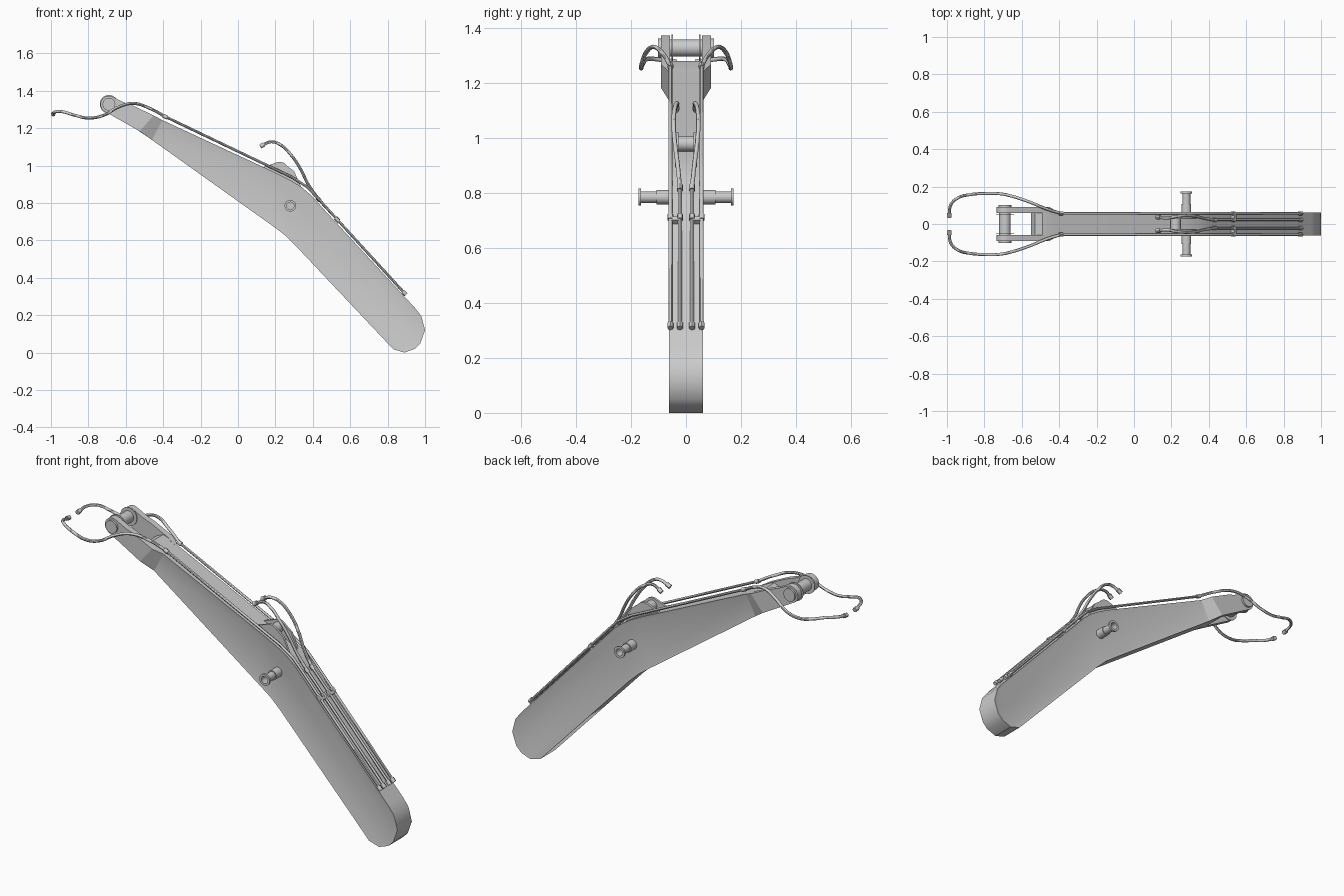
import bpy, bmesh, math
from mathutils import Vector

if "Cube" in bpy.data.objects:
    bpy.data.objects.remove(bpy.data.objects["Cube"])


def finish(name, bm, smooth=True):
    bmesh.ops.recalc_face_normals(bm, faces=bm.faces)
    me = bpy.data.meshes.new(name)
    bm.to_mesh(me)
    bm.free()
    ob = bpy.data.objects.new(name, me)
    bpy.context.collection.objects.link(ob)
    if smooth:
        bpy.ops.object.select_all(action='DESELECT')
        bpy.context.view_layer.objects.active = ob
        ob.select_set(True)
        bpy.ops.object.shade_smooth_by_angle(angle=math.radians(35))
    return ob


def loft(name, ring_a, ring_b, inset=None):
    """Solid between two matching rings; optional recessed panel in both caps."""
    bm = bmesh.new()
    a = [bm.verts.new(p) for p in ring_a]
    b = [bm.verts.new(p) for p in ring_b]
    caps = [bm.faces.new(a), bm.faces.new(b[::-1])]
    for i in range(len(a)):
        j = (i + 1) % len(a)
        bm.faces.new((a[i], b[i], b[j], a[j]))
    bmesh.ops.recalc_face_normals(bm, faces=bm.faces)
    if inset:
        bmesh.ops.inset_individual(bm, faces=caps, thickness=inset[0], depth=0)
        for f in caps:
            for v in f.verts:
                v.co.y -= math.copysign(inset[1], v.co.y)
            # a second tight inset gives the recess a crisp wall
    return finish(name, bm)


def prism(name, profile, y0, y1, inset=None):
    return loft(name, [(x, y0, z) for x, z in profile], [(x, y1, z) for x, z in profile], inset)


def lathe(name, x, z, profile, steps=32):
    """Turn (y, radius) pairs around the y axis through (x, z)."""
    bm = bmesh.new()
    rings = []
    for y, r in profile:
        rings.append([bm.verts.new((x + r * math.cos(t), y, z + r * math.sin(t)))
                      for t in (2 * math.pi * i / steps for i in range(steps))])
    for p, q in zip(rings, rings[1:]):
        for i in range(steps):
            j = (i + 1) % steps
            bm.faces.new((p[i], q[i], q[j], p[j]))
    bm.faces.new(rings[0])
    bm.faces.new(rings[-1])
    return finish(name, bm)


def tube(name, pts, r, bezier=False):
    cu = bpy.data.curves.new(name, 'CURVE')
    cu.dimensions = '3D'
    cu.bevel_depth = r
    cu.bevel_resolution = 2
    cu.use_fill_caps = True
    cu.resolution_u = 8
    if bezier:
        sp = cu.splines.new('BEZIER')
        sp.bezier_points.add(len(pts) - 1)
        for bp, p in zip(sp.bezier_points, pts):
            bp.co = p
            bp.handle_left_type = bp.handle_right_type = 'AUTO'
    else:
        sp = cu.splines.new('POLY')
        sp.points.add(len(pts) - 1)
        for q, p in zip(sp.points, pts):
            q.co = (*p, 1)
    ob = bpy.data.objects.new(name, cu)
    bpy.context.collection.objects.link(ob)
    bpy.ops.object.select_all(action='DESELECT')
    bpy.context.view_layer.objects.active = ob
    ob.select_set(True)
    bpy.ops.object.convert(target='MESH')
    bpy.ops.object.shade_smooth_by_angle(angle=math.radians(45))


def fitting(name, p, q, r=0.011, length=0.024):
    """Short coupling centred on p, pointing towards q."""
    p, q = Vector(p), Vector(q)
    d = (q - p).normalized() * length / 2
    tube(name, [p - d, p + d], r)


def arc(cx, cz, r, a0, a1, n):
    return [(cx + r * math.cos(math.radians(a0 + (a1 - a0) * i / n)),
             cz + r * math.sin(math.radians(a0 + (a1 - a0) * i / n))) for i in range(n + 1)]


# Main box beam: bent profile with faceted tail and recessed side panels
beam = [(-.405, 1.243), (.20, .962), (.28, .922), (.34, .885), (.39, .842), (.44, .787),
        (.945, .24), (.98, .195), (1.0, .12), (.975, .05), (.945, .02), (.89, 0),
        (.83, .018), (.30, .58), (.24, .637), (.17, .688), (-.46, 1.137)]
prism('boom_beam', beam, -.062, .062, inset=(.014, .003))

# Solid throat between beam and fork
prism('fork_throat', [(-.405, 1.243), (-.455, 1.268), (-.49, 1.28), (-.53, 1.262), (-.55, 1.22),
                      (-.545, 1.195), (-.46, 1.137)], -.062, .062)

# Fork cheeks with rounded eyes, and the flared transition behind them
eye = (-.69, 1.328)
cheek = [(-.452, 1.268), (-.56, 1.32), (-.61, 1.338)] + arc(*eye, .045, 70, 235, 12) + [(-.525, 1.183)]
for s, side in ((-1, 'front'), (1, 'back')):
    prism('fork_cheek_' + side, cheek, s * .058, s * .091)
    left, right = [(-.525, 1.183), (-.452, 1.268)], [(-.405, 1.243), (-.46, 1.137)]
    loft('fork_flare_' + side,
         [(x, s * .05, z) for x, z in left + right],
         [(x, s * .091, z) for x, z in left] + [(x, s * .062, z) for x, z in right])
    lathe('fork_boss_' + side, *eye, [(s * .088, .034), (s * .102, .034)])
    lathe('fork_washer_' + side, *eye, [(s * .048, .049), (s * .052, .049)])
lathe('fork_pin', *eye, [(-.098, .031), (.098, .031)])

# Cross pivot with hollow flanged ends
half = [(.058, .026), (.108, .026), (.108, .021), (.163, .021), (.163, .031), (.173, .031),
        (.173, .019), (.13, .019)]
for s, side in ((-1, 'front'), (1, 'back')):
    lathe('pivot_stub_' + side, .28, .785, [(s * y, r) for y, r in half])

# Cylinder lug on top of the bend
lug = [(.12, .985)] + arc(.222, .972, .048, 115, 35, 6) + [(.30, .97), (.34, .88), (.25, .91)]
for s, side in ((-1, 'front'), (1, 'back')):
    prism('lug_plate_' + side, lug, s * .028, s * .04)
lathe('lug_pin', .222, .98, [(-.034, .028), (.034, .028)])

# Hydraulic pipes, couplings and hoses, mirrored front to back
for s, side in ((-1, 'front'), (1, 'back')):
    yo, yi = s * .057, s * .022
    outer = [(.89, yo, .318), (.53, yo, .712), (.43, yo, .822), (.37, yo, .885), (.29, yo, .937),
             (-.39, yo, 1.262)]
    inner = [(.89, yi, .318), (.53, yi, .712), (.43, yi, .82)]
    tube('outer_pipe_' + side, outer, .007)
    tube('inner_pipe_' + side, inner, .007)
    for tag, p in (('outer', outer), ('inner', inner)):
        fitting(f'{tag}_tail_coupling_{side}', p[0], p[1])
        fitting(f'{tag}_mid_coupling_{side}', p[1], p[0])
        fitting(f'{tag}_end_coupling_{side}', p[-1], p[-2])
    prism('pipe_clamp_' + side, [(.515, .70), (.537, .715), (.547, .702), (.525, .68)], s * .018, s * .06)

    long_hose = [(-.39, yo, 1.262), (-.47, s * .082, 1.305), (-.56, s * .118, 1.332),
                 (-.64, s * .145, 1.312), (-.72, s * .162, 1.268), (-.80, s * .163, 1.254),
                 (-.87, s * .158, 1.268), (-.94, s * .14, 1.288), (-.978, s * .105, 1.287),
                 (-.988, s * .05, 1.277)]
    tube('long_hose_' + side, long_hose, .008, True)
    fitting('long_hose_end_' + side, (-.988, s * .046, 1.276), (-.988, 0, 1.27), .012)
    short_hose = [(.43, yi, .82), (.375, s * .03, .90), (.335, s * .04, .98), (.285, s * .045, 1.055),
                  (.225, s * .04, 1.112), (.175, s * .032, 1.127), (.13, s * .036, 1.108)]
    tube('short_hose_' + side, short_hose, .008, True)
    fitting('short_hose_end_' + side, short_hose[-1], (.10, s * .038, 1.09), .012)
